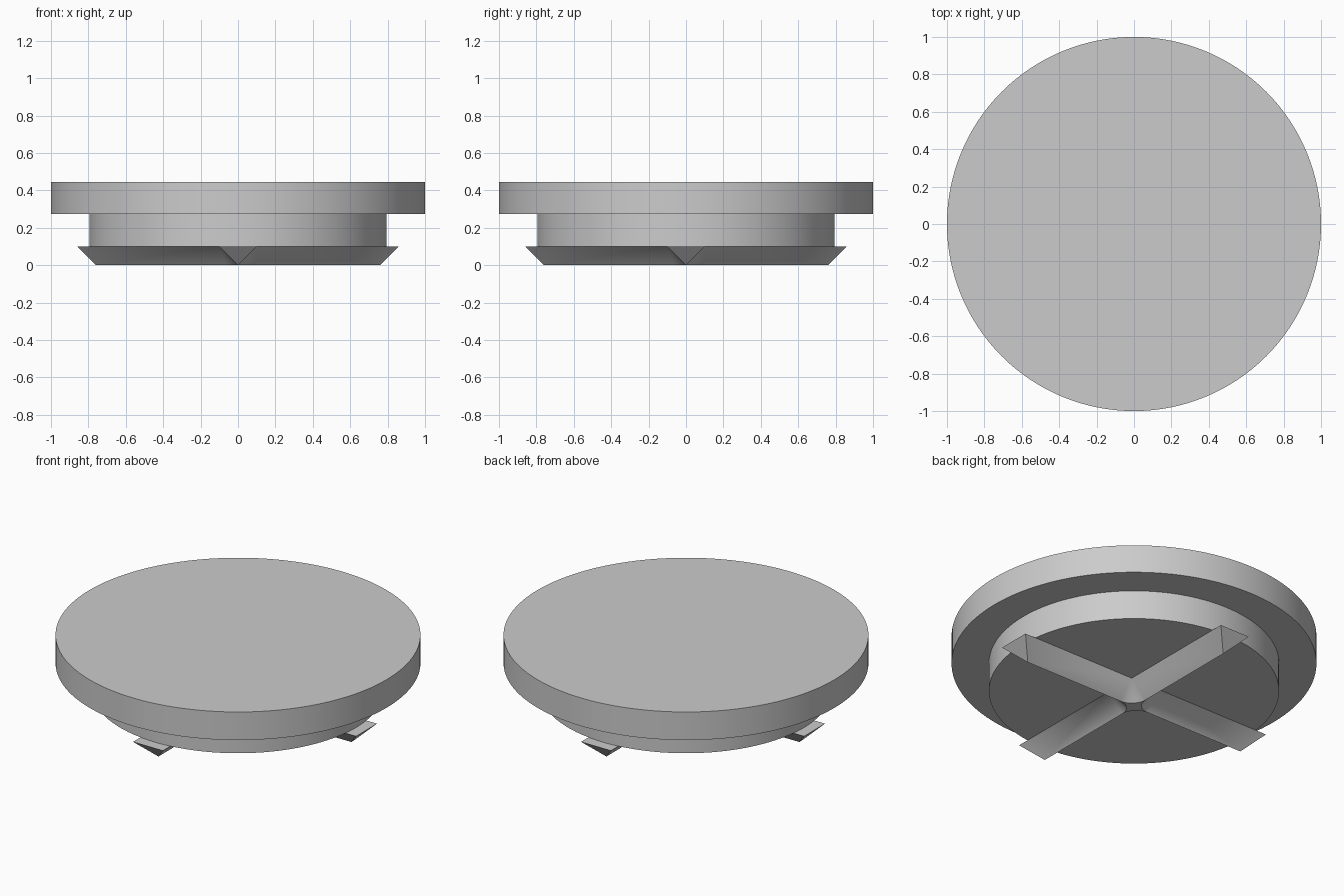
import bpy, bmesh
from math import sin, cos, pi, radians
from mathutils import Matrix, Vector

cube = bpy.data.objects.get("Cube")
if cube:
    bpy.data.objects.remove(cube, do_unlink=True)

grey = bpy.data.materials.new("light grey")
grey.use_nodes = True
grey.diffuse_color = (0.6, 0.6, 0.6, 1)
grey.node_tree.nodes["Principled BSDF"].inputs["Base Color"].default_value = (0.6, 0.6, 0.6, 1)


def finish(name, bm):
    """Turn a bmesh into a clean, smooth-shaded object."""
    bmesh.ops.remove_doubles(bm, verts=bm.verts, dist=1e-5)
    bmesh.ops.recalc_face_normals(bm, faces=bm.faces)
    mesh = bpy.data.meshes.new(name)
    bm.to_mesh(mesh)
    bm.free()
    mesh.materials.append(grey)
    obj = bpy.data.objects.new(name, mesh)
    bpy.context.collection.objects.link(obj)
    bpy.ops.object.select_all(action='DESELECT')
    obj.select_set(True)
    bpy.context.view_layer.objects.active = obj
    bpy.ops.object.shade_smooth_by_angle(angle=radians(30))
    return obj


# Stepped round body: narrow plug under a wide cap
SEGMENTS = 128
profile = [(0.795, 0.10), (0.795, 0.275), (1.0, 0.275), (1.0, 0.445)]
bm = bmesh.new()
rings = [[bm.verts.new((r * cos(2 * pi * i / SEGMENTS), r * sin(2 * pi * i / SEGMENTS), z))
          for i in range(SEGMENTS)] for r, z in profile]
for low, high in zip(rings, rings[1:]):
    for i in range(SEGMENTS):
        j = (i + 1) % SEGMENTS
        bm.faces.new((low[i], low[j], high[j], high[i]))
bm.faces.new(rings[0][::-1])
bm.faces.new(rings[-1])
finish("stepped_round_body", bm)

# Cross of V-shaped ridges, with cone-shaped inner corners and sloped ends
W, L, H, STEPS = 0.10, 0.86, 0.10, 12
bm = bmesh.new()
top_outline, floor_outline = [], []
for k in range(4):
    turn = Matrix.Rotation(k * pi / 2, 3, 'Z')

    def vert(x, y, z):
        return bm.verts.new(turn @ Vector((x, y, z)))

    corner = vert(W, W, H)
    end_left, end_right = vert(L, W, H), vert(L, -W, H)
    next_end = vert(W, L, H)
    tip, next_tip = vert(L - W, 0, 0), vert(0, L - W, 0)
    arc = [vert(W - W * sin(a), W - W * cos(a), 0)
           for a in (i * pi / 2 / STEPS for i in range(STEPS + 1))]
    bm.faces.new((corner, end_left, tip, arc[0]))
    bm.faces.new((corner, arc[-1], next_tip, next_end))
    bm.faces.new((end_left, end_right, tip))
    for a, b in zip(arc, arc[1:]):
        bm.faces.new((corner, a, b))
    top_outline += [end_right, end_left, corner]
    floor_outline += arc[:-1]
bm.faces.new(top_outline)
bm.faces.new(floor_outline[::-1])
finish("cross_ridges", bm)
